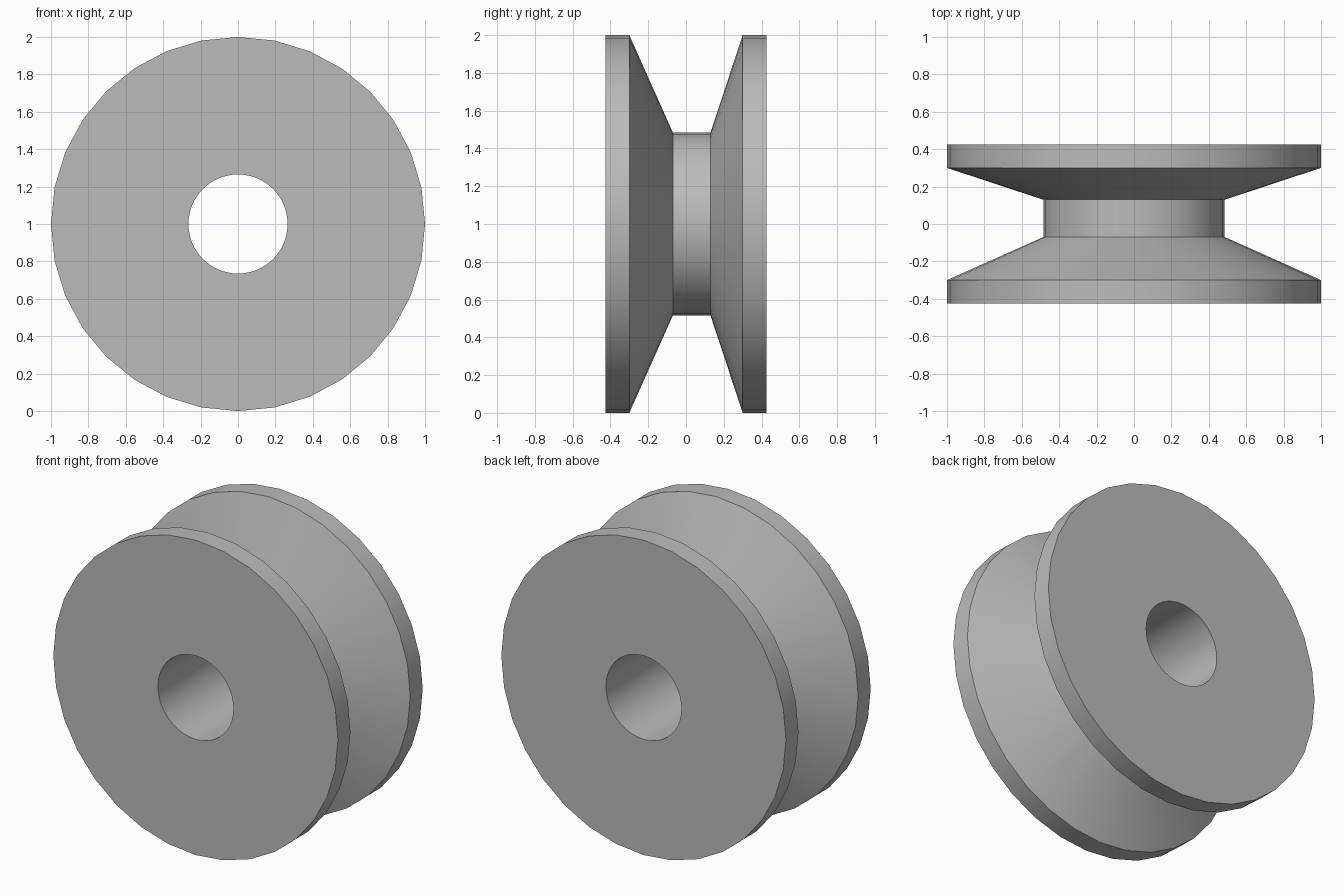
import bpy, bmesh, math

cube = bpy.data.objects.get("Cube")
if cube:
    bpy.data.objects.remove(cube)

SIDES = 32
BORE_SIDES = 2 * SIDES

# Single grey material
grey = bpy.data.materials.new("plain_grey")
grey.use_nodes = True
colour = (0.5, 0.5, 0.5, 1)
grey.diffuse_color = colour
grey.node_tree.nodes["Principled BSDF"].inputs["Base Color"].default_value = colour

bm = bmesh.new()


def ring(radius, y, count):
    """Circle of vertices around the y axis."""
    angles = [2 * math.pi * i / count for i in range(count)]
    return [bm.verts.new((radius * math.sin(a), y, 1 + radius * math.cos(a)))
            for a in angles]


def bridge(a, b):
    n = len(a)
    for i in range(n):
        j = (i + 1) % n
        bm.faces.new((a[i], a[j], b[j], b[i]))


# Outer profile: front rim, tapered flange, hub, tapered flange, back rim
profile = [(1, -0.425), (1, -0.3), (0.485, -0.07),
           (0.485, 0.13), (1, 0.3), (1, 0.425)]
outer = [ring(r, y, SIDES) for r, y in profile]
for a, b in zip(outer, outer[1:]):
    bridge(a, b)

# Round bore with finer sides
bore = [ring(0.265, y, BORE_SIDES) for y in (-0.425, 0.425)]
bridge(*bore)

# Flat end discs: each outer edge meets two bore edges
for rim, hole in ((outer[0], bore[0]), (outer[-1], bore[1])):
    for i in range(SIDES):
        bm.faces.new((rim[i], rim[(i + 1) % SIDES],
                      hole[(2 * i + 2) % BORE_SIDES], hole[2 * i + 1], hole[2 * i]))

bmesh.ops.recalc_face_normals(bm, faces=bm.faces)
mesh = bpy.data.meshes.new("grooved_wheel")
bm.to_mesh(mesh)
bm.free()
mesh.materials.append(grey)

wheel = bpy.data.objects.new("grooved_wheel", mesh)
bpy.context.collection.objects.link(wheel)
bpy.ops.object.select_all(action='DESELECT')
wheel.select_set(True)
bpy.context.view_layer.objects.active = wheel
bpy.ops.object.shade_smooth_by_angle(angle=math.radians(15))
